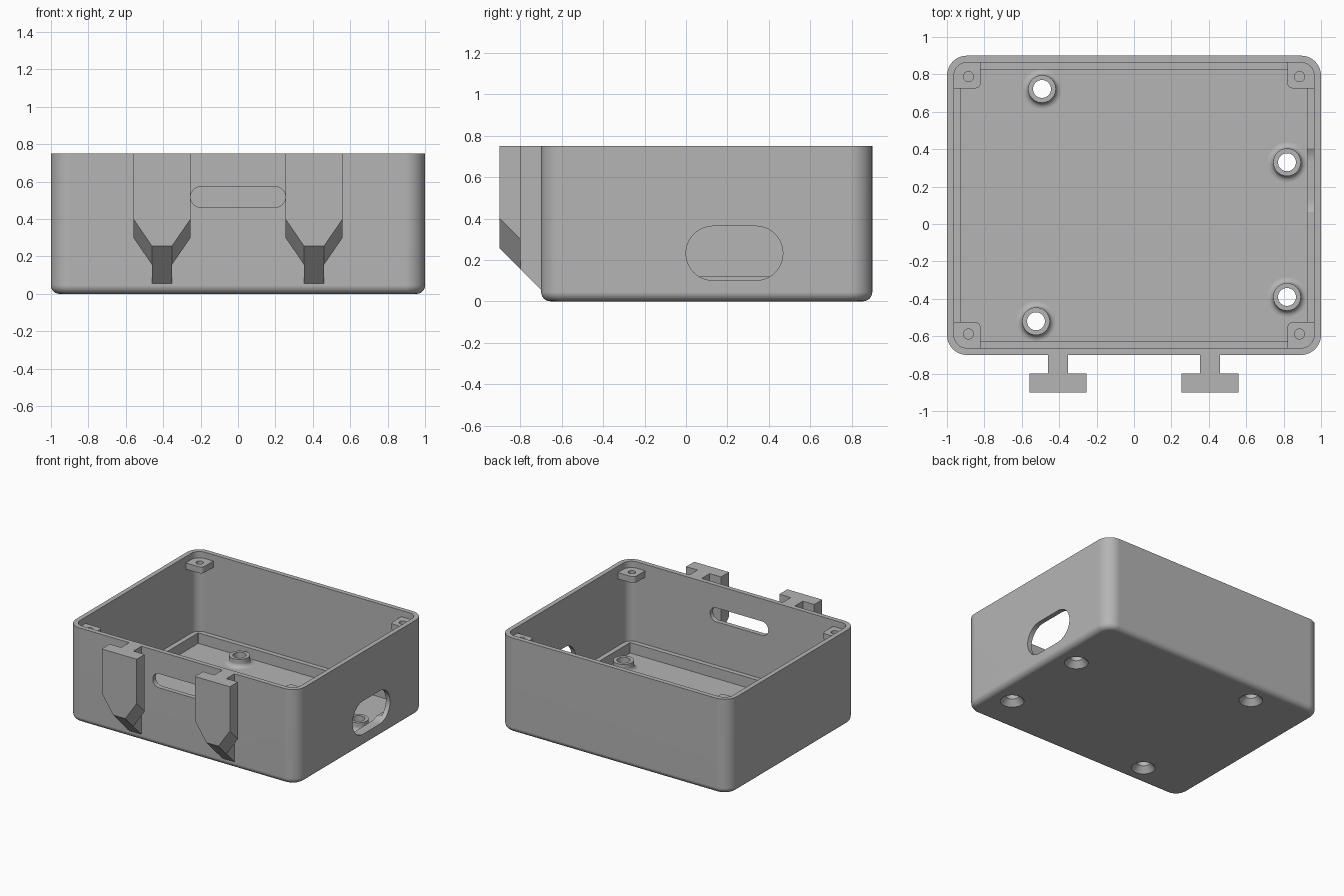
import bpy, bmesh
from math import sin, cos, pi

old = bpy.data.objects.get("Cube")
if old:
    bpy.data.objects.remove(old, do_unlink=True)

# One plain grey plastic
GREY = (0.46, 0.46, 0.46, 1.0)
plastic = bpy.data.materials.new("grey_plastic")
plastic.use_nodes = True
plastic.diffuse_color = GREY
plastic.node_tree.nodes["Principled BSDF"].inputs["Base Color"].default_value = GREY

WALL, HEIGHT, FLOOR, LEDGE = 0.037, 0.75, 0.037, 0.12
MID_Y, HALF_X, HALF_Y = 0.1, 1.0, 0.8


def rounded_rect(cx, cy, hx, hy, radii, steps=10):
    """2D outline; radii run from the (+,+) corner anticlockwise."""
    pts = []
    for i, (sx, sy) in enumerate([(1, 1), (-1, 1), (-1, -1), (1, -1)]):
        r = radii[i]
        for k in range(steps + 1):
            a = (i + k / steps) * pi / 2
            pts.append((cx + sx * (hx - r) + r * cos(a), cy + sy * (hy - r) + r * sin(a)))
    return pts


def circle(cx, cy, r, n=40):
    return [(cx + r * cos(2 * pi * k / n), cy + r * sin(2 * pi * k / n)) for k in range(n)]


def at_z(pts, z):
    return [(x, y, z) for x, y in pts]


def loft(name, loops, ring=False):
    """Skin equal-length loops; cap the ends, or join last to first if ring."""
    bm = bmesh.new()
    rows = [[bm.verts.new(p) for p in loop] for loop in loops]
    n = len(rows[0])
    pairs = list(zip(rows, rows[1:])) + ([(rows[-1], rows[0])] if ring else [])
    for a, b in pairs:
        for i in range(n):
            j = (i + 1) % n
            bm.faces.new((a[i], a[j], b[j], b[i]))
    if not ring:
        bm.faces.new(rows[0])
        bm.faces.new(rows[-1])
    bmesh.ops.recalc_face_normals(bm, faces=bm.faces)
    mesh = bpy.data.meshes.new(name)
    bm.to_mesh(mesh)
    bm.free()
    obj = bpy.data.objects.new(name, mesh)
    bpy.context.collection.objects.link(obj)
    return obj


def cut(obj, cutters):
    """Subtract the cutters, bake the result and delete them."""
    for c in cutters:
        c.hide_render = True
        m = obj.modifiers.new("cut", 'BOOLEAN')
        m.operation, m.solver, m.object = 'DIFFERENCE', 'EXACT', c
    deps = bpy.context.evaluated_depsgraph_get()
    mesh = bpy.data.meshes.new_from_object(obj.evaluated_get(deps))
    obj.modifiers.clear()
    obj.data = mesh
    for c in cutters:
        bpy.data.objects.remove(c, do_unlink=True)


parts = []

# Box shell: rounded base, thin wall, low ledge, recessed floor
def shell_loop(inset, z, r):
    return at_z(rounded_rect(0, MID_Y, HALF_X - inset, HALF_Y - inset, [r] * 4), z)

CORNER, FILLET = 0.107, 0.045
loops = []
for k in range(7):
    a = k / 6 * pi / 2
    inset = FILLET * (1 - sin(a))
    loops.append(shell_loop(inset, FILLET * (1 - cos(a)), CORNER - inset))
loops += [
    shell_loop(0, HEIGHT, CORNER),
    shell_loop(WALL, HEIGHT, CORNER - WALL),
    shell_loop(WALL, LEDGE, CORNER - WALL),
    shell_loop(0.075, LEDGE, 0.002),
    shell_loop(0.075, FLOOR, 0.002),
]
shell = loft("box_shell", loops)
parts.append(shell)

# Slots in the front and side walls, screw holes in the floor
front_slot = rounded_rect(0, 0.518, 0.254, 0.055, [0.0549] * 4)
side_slot = rounded_rect(0.234, 0.232, 0.234, 0.131, [0.1309] * 4)
POSTS = [(-0.492, 0.722), (0.818, 0.33), (0.818, -0.39), (-0.524, -0.52)]
SINK = 0.086
cutters = [
    loft("front_slot_cutter", [[(x, y, z) for x, z in front_slot] for y in (-0.75, -0.55)]),
    loft("side_slot_cutter", [[(x, y, z) for y, z in side_slot] for x in (0.85, 1.1)]),
]
for x, y in POSTS:
    cutters.append(loft("screw_cutter", [at_z(circle(x, y, SINK), z) for z in (-0.1, 0.08)]))
cut(shell, cutters)

# Screw posts: flared foot, straight collar, countersunk from below
profile = [(SINK, 0), (0.105, FLOOR)]
for k in range(1, 6):
    a = k / 5 * pi / 2
    profile.append((0.105 - 0.031 * sin(a), FLOOR + 0.031 * (1 - cos(a))))
profile += [(0.074, 0.1), (0.048, 0.1), (0.048, 0.045)]
for i, (x, y) in enumerate(POSTS):
    rings = [at_z(circle(x, y, r), z) for r, z in profile]
    parts.append(loft(f"screw_post_{i + 1}", rings, ring=True))

# Corner pads for the lid screws
pad_outline = rounded_rect(0.895, 0.6975, 0.075, 0.0725, [0.045, 0.001, 0.03, 0.001])
pad_hole = circle(0.885, 0.688, 0.027, 24)
for sx in (1, -1):
    for sy in (1, -1):
        def place(pts, z):
            return [(sx * x, MID_Y + sy * y, z) for x, y in pts]
        pad = loft("corner_pad", [place(pad_outline, z) for z in (0.65, 0.70)])
        cut(pad, [loft("pad_cutter", [place(pad_hole, z) for z in (0.6, 0.75)])])
        parts.append(pad)

# T-shaped hanging hooks, bottoms sloping back to the wall
CLIP_X, PLATE, STEM = 0.4065, 0.1525, 0.053
plate_outline = [(-PLATE, 0.4), (-STEM, 0.255), (STEM, 0.255), (PLATE, 0.4)]
for side, sx in (("left", 1), ("right", -1)):
    def section(y, outline):
        drop = -0.9 - y
        pts = [(x, z + drop) for x, z in outline]
        pts += [(outline[-1][0], HEIGHT), (outline[0][0], HEIGHT)]
        return [(sx * CLIP_X + x, y, z) for x, z in pts]
    parts.append(loft(f"{side}_hook_plate", [section(y, plate_outline) for y in (-0.9, -0.8)]))
    parts.append(loft(f"{side}_hook_stem", [section(y, plate_outline[1:3]) for y in (-0.8, -0.7)]))

# Material and shading
bpy.ops.object.select_all(action='DESELECT')
for obj in parts:
    obj.data.materials.clear()
    obj.data.materials.append(plastic)
    obj.select_set(True)
bpy.context.view_layer.objects.active = shell
bpy.ops.object.shade_smooth_by_angle(angle=pi / 6)
for obj in parts:
    m = obj.modifiers.new("even_normals", 'WEIGHTED_NORMAL')
    m.keep_sharp = True
